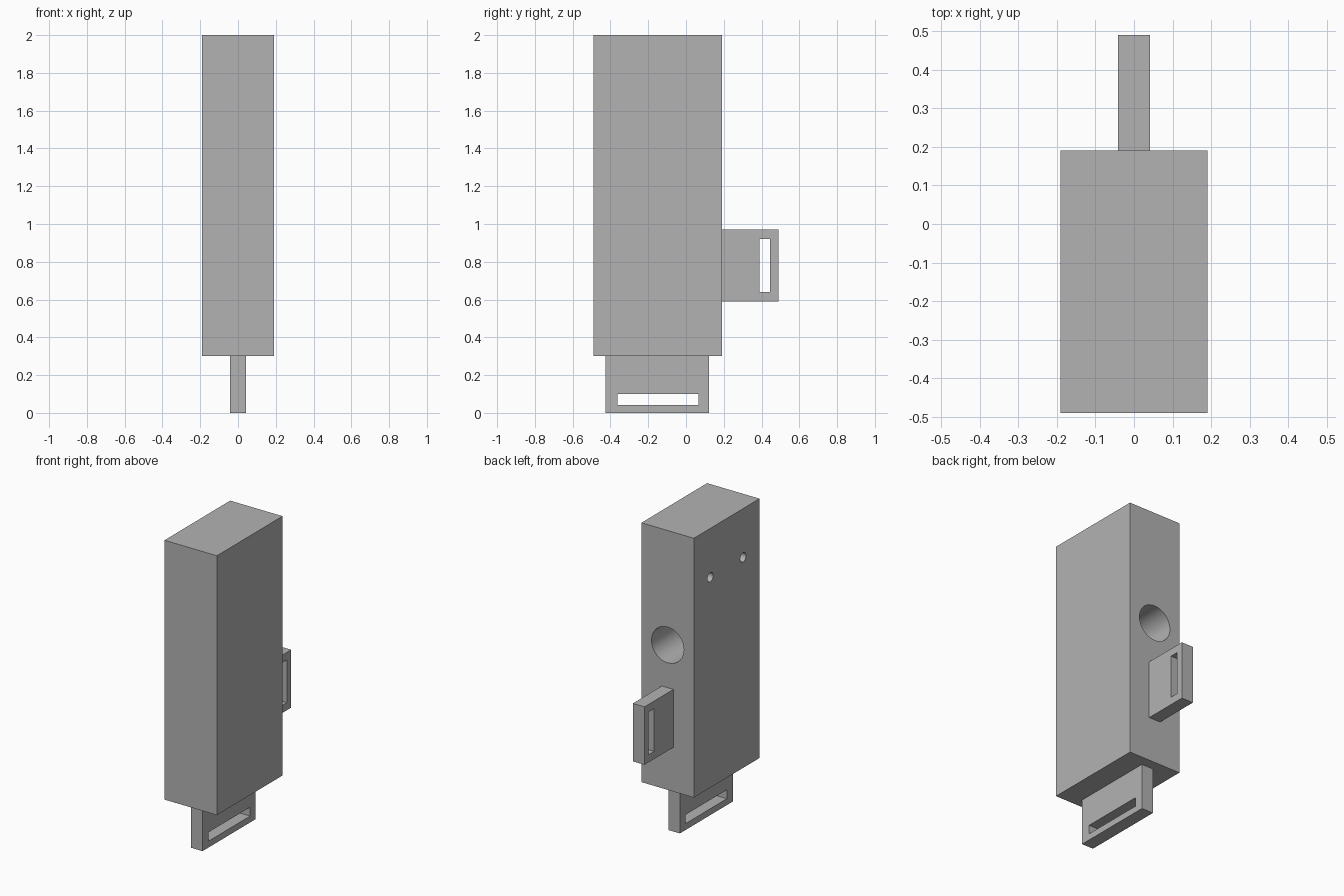
import bpy
from math import pi, radians

if "Cube" in bpy.data.objects:
    bpy.data.objects.remove(bpy.data.objects["Cube"], do_unlink=True)

grey = bpy.data.materials.new("plain grey")
grey.use_nodes = True
COLOUR = (0.45, 0.45, 0.45, 1)
grey.diffuse_color = COLOUR
grey.node_tree.nodes["Principled BSDF"].inputs["Base Color"].default_value = COLOUR


def box(name, x, y, z):
    """Box from (min, max) ranges on each axis."""
    spans = (x, y, z)
    bpy.ops.mesh.primitive_cube_add(size=1, location=[(a + b) / 2 for a, b in spans])
    ob = bpy.context.object
    ob.name = name
    ob.scale = [b - a for a, b in spans]
    bpy.ops.object.transform_apply(location=False, rotation=False, scale=True)
    ob.data.materials.append(grey)
    return ob


def drill(name, radius, depth, location, rotation, sides):
    """Cylinder cutter centred on a face, so half its length goes in."""
    bpy.ops.mesh.primitive_cylinder_add(vertices=sides, radius=radius, depth=2 * depth,
                                        location=location, rotation=rotation)
    ob = bpy.context.object
    ob.name = name
    ob.data.materials.append(grey)
    return ob


def cut(target, cutter):
    cutter.hide_render = True
    mod = target.modifiers.new("cut", "BOOLEAN")
    mod.operation = "DIFFERENCE"
    mod.solver = "EXACT"
    mod.object = cutter
    bpy.ops.object.select_all(action="DESELECT")
    target.select_set(True)
    bpy.context.view_layer.objects.active = target
    bpy.ops.object.modifier_apply(modifier=mod.name)
    bpy.data.objects.remove(cutter, do_unlink=True)


# Main block with a wide bore in the back and two small holes in one side
HALF = 0.19
body = box("body", (-HALF, HALF), (-0.49, HALF), (0.30, 2.0))
cut(body, drill("bore_cutter", 0.117, 0.4, (0, HALF, 1.25), (pi / 2, 0, 0), 48))
for y in (0.02, -0.32):
    cut(body, drill("pin_cutter", 0.03, 0.2, (-HALF, y, 1.68), (0, pi / 2, 0), 24))
bpy.ops.object.shade_smooth_by_angle(angle=radians(30))

# Slotted strap tabs on the back and underneath
THICK = (-0.042, 0.042)
THROUGH = (-0.2, 0.2)
back_tab = box("back_tab", THICK, (HALF, 0.49), (0.59, 0.97))
cut(back_tab, box("back_slot_cutter", THROUGH, (0.39, 0.446), (0.64, 0.92)))
bottom_tab = box("bottom_tab", THICK, (-0.427, 0.123), (0, 0.30))
cut(bottom_tab, box("bottom_slot_cutter", THROUGH, (-0.363, 0.065), (0.042, 0.10)))
